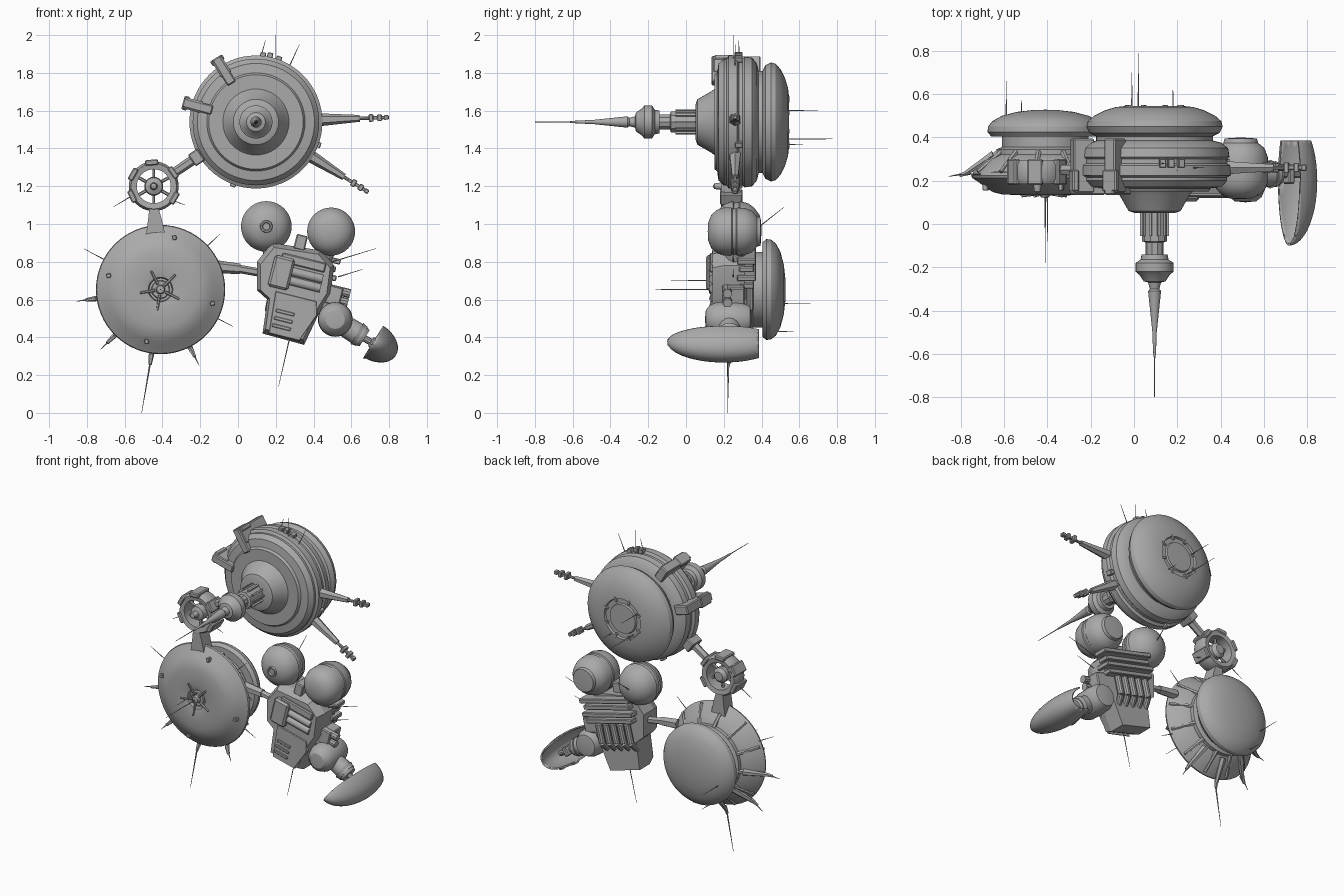
import bpy, bmesh
from math import radians, sin, cos, tau
from mathutils import Matrix, Vector

cube = bpy.data.objects.get("Cube")
if cube:
    bpy.data.objects.remove(cube, do_unlink=True)

grey = bpy.data.materials.new("hull grey")
grey.use_nodes = True
grey.diffuse_color = (0.4, 0.4, 0.4, 1)
grey.node_tree.nodes["Principled BSDF"].inputs["Base Color"].default_value = (0.4, 0.4, 0.4, 1)
made = []


def finish(name, bm):
    bmesh.ops.recalc_face_normals(bm, faces=bm.faces)
    me = bpy.data.meshes.new(name)
    bm.to_mesh(me)
    bm.free()
    me.materials.append(grey)
    ob = bpy.data.objects.new(name, me)
    bpy.context.collection.objects.link(ob)
    made.append(ob)
    return ob


def lathe(name, profile, x, z, seg=64, closed=False):
    """Turn (radius, y) points round an axis parallel to y."""
    bm = bmesh.new()
    rings = []
    for r, y in profile:
        if r == 0:
            rings.append([bm.verts.new((x, y, z))] * seg)
        else:
            rings.append([bm.verts.new((x + r * cos(tau * i / seg), y, z + r * sin(tau * i / seg)))
                          for i in range(seg)])
    pairs = list(zip(rings, rings[1:] + rings[:1] if closed else rings[1:]))
    for a, b in pairs:
        for i in range(seg):
            j = (i + 1) % seg
            quad = list(dict.fromkeys((a[i], a[j], b[j], b[i])))
            bm.faces.new(quad)
    return finish(name, bm)


def rod(name, p, q, r0, r1, seg=8):
    p, q = Vector(p), Vector(q)
    bm = bmesh.new()
    mat = Matrix.Translation((p + q) / 2) @ (q - p).to_track_quat('Z', 'Y').to_matrix().to_4x4()
    bmesh.ops.create_cone(bm, cap_ends=True, segments=seg, radius1=r0, radius2=r1,
                          depth=(q - p).length, matrix=mat)
    return finish(name, bm)


def antenna(p, q, r=0.0035):
    return rod("antenna", p, q, r, 0.0012, 5)


def block(name, c, size, angle=0, bevel=0.006):
    bm = bmesh.new()
    mat = Matrix.Translation(c) @ Matrix.Rotation(-radians(angle), 4, 'Y') @ Matrix.Diagonal((*size, 1))
    bmesh.ops.create_cube(bm, size=1, matrix=mat)
    if bevel:
        bmesh.ops.bevel(bm, geom=bm.edges[:], offset=bevel, segments=1, affect='EDGES')
    return finish(name, bm)


def prism(name, pts, y0, y1, front_scale=1.0):
    """Extrude an (x, z) outline from y1 to y0, shrinking the front."""
    cx = sum(p[0] for p in pts) / len(pts)
    cz = sum(p[1] for p in pts) / len(pts)
    bm = bmesh.new()
    back = [bm.verts.new((x, y1, z)) for x, z in pts]
    front = [bm.verts.new((cx + (x - cx) * front_scale, y0, cz + (z - cz) * front_scale)) for x, z in pts]
    bm.faces.new(back)
    bm.faces.new(front)
    for i in range(len(pts)):
        j = (i + 1) % len(pts)
        bm.faces.new((back[i], back[j], front[j], front[i]))
    return finish(name, bm)


def polar(c, deg, r, y):
    return (c[0] + r * cos(radians(deg)), y, c[1] + r * sin(radians(deg)))


# Upper station: stepped hull, rear saucer, front spire
U = (0.095, 1.54)
lathe("upper_hull", [(0, .05), (.09, .05), (.12, .06), (.16, .13), (.175, .15), (.25, .15), (.26, .165),
                     (.31, .172), (.335, .2), (.335, .215), (.352, .225), (.352, .27), (.336, .28),
                     (.336, .3), (.346, .31), (.34, .35), (.31, .375), (.27, .385), (.27, .42), (0, .42)], *U)
lathe("upper_saucer", [(0, .405), (.27, .405), (.3, .42), (.315, .45), (.308, .475), (.28, .5), (.23, .525),
                       (.18, .54), (.135, .545), (.13, .532), (.1, .532), (.095, .543), (0, .545)], *U)
lathe("spire_shaft", [(0, .05), (.058, .05), (.058, -.08), (.042, -.085), (.042, -.15), (0, -.15)], *U, seg=10)
lathe("spire_bulb", [(0, -.14), (.06, -.14), (.065, -.165), (.088, -.18), (.088, -.22), (.07, -.235),
                     (.05, -.265), (.03, -.27), (.022, -.3), (.03, -.31), (.01, -.5), (.01, -.52),
                     (.006, -.6), (.003, -.62), (.0015, -.8), (0, -.8)], *U, seg=24)
for k in range(10):
    block("shaft_rib", polar(U, k * 36, .06, 0), (.014, .11, .012), k * 36, 0)
for k in range(8):
    block("saucer_clamp", polar(U, k * 45 + 22, .13, .543), (.03, .012, .012), k * 45 + 22, 0)

# Clamp fins on the upper hull
for a in (122, 165):
    block("hull_fin", polar(U, a, .345, .27), (.1, .25, .06), a)
    block("hull_fin_front", polar(U, a, .32, .16), (.16, .05, .05), a)
    block("hull_fin_tip", polar(U, a, .385, .2), (.03, .1, .075), a)

# Docking arms on the right side
for a, reach in ((2, .71), (-32, .69)):
    rod("arm_base", polar(U, a, .31, .26), polar(U, a, .55, .26), .036, .018, 6)
    rod("arm_rod", polar(U, a, .5, .26), polar(U, a, reach - .03, .26), .009, .009)
    for r, w in ((.61, .05), (.655, .045), (.69, .03)):
        block("arm_tip", polar(U, a, r, .26), (.025, w, w * .8), a, .004)
    block("arm_tip_bar", polar(U, a, reach - .06, .26), (.11, .02, .018), a, .003)
for a, r in ((78, .36), (84, .355), (70, .355), (-20, .35), (250, .35)):
    block("rim_box", polar(U, a, r, .28), (.03, .04, .03), a, .003)

# Wheel hub between the stations
W = (-.446, 1.2)
lathe("wheel_rim", [(.09, .19), (.12, .185), (.132, .21), (.132, .27), (.12, .295), (.09, .29)], *W, 40, True)
lathe("wheel_hub", [(0, .14), (.015, .15), (.02, .19), (.045, .2), (.05, .22), (.05, .27), (.03, .29), (0, .29)], *W, 20)
for k in range(6):
    rod("wheel_spoke", polar(W, k * 60 + 30, .03, .24), polar(W, k * 60 + 30, .1, .24), .009, .009, 6)
for a in (35, 95, 150, 205, 330):
    block("wheel_clamp", polar(W, a, .126, .24), (.03, .12, .07), a)
rod("upper_strut", (-.34, .25, 1.27), (-.17, .25, 1.385), .025, .028, 6)
block("strut_collar", (-.22, .25, 1.352), (.06, .1, .075), 35)
prism("wheel_pylon", [(-.47, 1.08), (-.42, 1.08), (-.405, 1.03), (-.38, .92), (-.49, .92), (-.475, 1.03)], .19, .28)

# Lower dish: curved front, neck and rear dome
L = (-.41, .653)
lathe("lower_dish", [(0, .165), (.06, .165), (.065, .14), (.1, .132), (.2, .137), (.24, .147), (.275, .168),
                     (.31, .195), (.338, .213), (.342, .225), (.33, .24), (.27, .3), (.225, .32), (.225, .345),
                     (.2, .355), (.2, .405), (.25, .405), (.267, .425), (.264, .45), (.245, .475), (.2, .5),
                     (.13, .518), (.06, .526), (0, .528)], *L)
lathe("dish_socket", [(0, .12), (.02, .125), (.025, .15), (.045, .15), (.05, .17), (0, .17)], *L, 20)
for k in range(5):
    a = k * 72 + 45
    rod("dish_spoke", polar(L, a, .03, .14), polar(L, a, .11, .128), .008, .006, 6)
for a in (75, 165, 255, 345):
    block("dish_stud", polar(L, a, .285, .17), (.025, .03, .022), a + 30, .003)
for k in range(12):
    a = k * 30 + 8
    rod("dish_rib", polar(L, a, .215, .335), polar(L, a, .335, .24), .014, .01, 6)
for a in (188, 225, 262, 297):
    rod("dish_claw", polar(L, a, .24, .32), polar(L, a, .37, .235), .022, .012, 6)
    rod("dish_spine", polar(L, a, .35, .24), polar(L, a, .4, .225), .014, .009, 6)
    antenna(polar(L, a, .39, .23), polar(L, a, .45, .22), .005)
for a, r in ((152, .46), (43, .43), (333, .43)):
    antenna(polar(L, a, .33, .23), polar(L, a, r, .23))

# Bridge from the dish to the lander
rod("bridge_inner", (-.12, .25, .775), (.01, .25, .762), .034, .028, 6)
rod("bridge_outer", (-.01, .25, .765), (.13, .25, .74), .022, .022, 6)

# Lander body with tilted, layered plates
T = -14
outline = [(.10, .80), (.18, .90), (.44, .86), (.51, .78), (.49, .63), (.44, .55),
           (.35, .36), (.13, .42), (.155, .60), (.10, .65)]
prism("lander_body", outline, .2, .31)
prism("lander_front", outline, .14, .2, .9)
C = Vector((.31, 0, .65))
tilt = Matrix.Rotation(-radians(T), 3, 'Y')


def at(u, y, v):
    return C + tilt @ Vector((u, y, v))


block("front_panel", at(-.1, .135, .07), (.11, .06, .17), T, .012)
block("front_panel_top", at(0, .145, .15), (.24, .04, .05), T)
for v in (.04, .09):
    rod("front_tank", at(-.05, .145, v), at(.12, .145, v), .024, .024, 16)
for v in (-.13, -.17, -.21):
    block("front_slat", at(-.03, .136, v), (.1, .02, .018), T, .003)
prism("lower_panel", [tuple(at(u, 0, v).xz) for u, v in
                      ((-.11, -.03), (.12, -.03), (.14, -.1), (.08, -.26), (-.09, -.26))], .133, .15, .95)
for v in (.0, .05):
    rod("side_tank", at(.15, .22, v), at(.28, .22, v), .024, .024, 10)
block("side_box", at(.2, .25, .02), (.08, .12, .1), T)
block("top_vent", at(-.04, .22, .25), (.06, .1, .08), T)
for k in range(4):
    block("back_slab", at(.0, .32, .2 - k * .045), (.38 - .03 * (k % 2), .1 - .02 * (k % 2), .03), T, .005)
for k in range(5):
    u = -.12 + k * .055
    rod("back_pipe", at(u, .34, .04), at(u, .34, -.08), .021, .021, 10)
    rod("back_pipe_end", at(u, .34, -.08), at(u, .29, -.14), .021, .018, 10)

# Tanks above the lander
lathe("round_tank", [(0, .15), (.018, .15), (.022, .14), (.03, .14), (.033, .152), (.07, .162), (.1, .182),
                     (.122, .21), (.134, .25), (.128, .255), (.128, .28), (.134, .285), (.122, .33),
                     (.1, .36), (.06, .39), (0, .4)], .15, .987, 40)
lathe("barrel_tank", [(0, .115), (.05, .118), (.09, .135), (.115, .165), (.127, .2), (.127, .24), (.122, .245),
                      (.122, .265), (.127, .27), (.125, .31), (.11, .35), (.08, .375), (.075, .395), (0, .4)],
      .493, .96, 40)
rod("tank_neck", (.17, .26, .9), (.2, .26, .82), .05, .06, 12)
rod("tank_neck", (.47, .26, .87), (.42, .26, .78), .05, .06, 12)

# Side pod with arm and open boat-shaped shell
lathe("pod_ball", [(0, .1), (.05, .105), (.075, .125), (.09, .16), (.092, .24), (.088, .3), (.07, .34), (0, .35)],
      .515, .495, 32)
rod("pod_mount", (.45, .24, .58), (.5, .24, .5), .05, .05, 12)
rod("pod_arm", (.52, .23, .49), (.655, .23, .405), .055, .06, 16)
rod("pod_collar", (.63, .23, .42), (.67, .23, .395), .066, .05, 16)
rod("pod_rod", (.66, .23, .4), (.78, .23, .33), .018, .018, 10)
block("pod_joint", (.715, .23, .37), (.03, .09, .06), -32)
bm = bmesh.new()
bmesh.ops.create_uvsphere(bm, u_segments=48, v_segments=24, radius=1)
frame = Matrix.Translation((.717, .2, .378)) @ Matrix.Rotation(radians(32), 4, 'Y')
for co, no in (((0, 0, 0), (-1, 0, 0)), ((0, .62, 0), (0, 1, 0))):
    bmesh.ops.bisect_plane(bm, geom=bm.verts[:] + bm.edges[:] + bm.faces[:], plane_co=co, plane_no=no,
                           clear_outer=True)
bmesh.ops.transform(bm, matrix=frame @ Matrix.Diagonal((.14, .3, .098, 1)), verts=bm.verts)
shell = finish("pod_shell", bm)
thick = shell.modifiers.new("thickness", 'SOLIDIFY')
thick.thickness = 0.01

# Whip antennas
antenna((.12, .28, 1.88), (.145, .28, 1.97))
antenna((.27, .26, 1.83), (.325, .26, 1.95))
antenna((.2, .25, 1.87), (.2, .25, 2.0), .002)
antenna(polar(L, 262, .4, .225), (-.51, .22, 0), .005)
antenna((.27, .22, .38), (.215, .22, .14))
antenna((.5, .25, .8), (.73, .25, .87))
antenna((.53, .25, .72), (.66, .25, .76))
antenna((.02, .53, 1.45), (.02, .79, 1.45))
antenna((-.01, .53, 1.6), (-.01, .7, 1.6))
antenna((.18, .53, 1.42), (.18, .62, 1.42))
antenna((.15, .39, .987), (.15, .52, 1.09))
antenna((-.59, .48, .58), (-.59, .66, .58))
antenna((-.52, .49, .43), (-.52, .57, .43))
antenna((-.41, .13, .653), (-.41, -.18, .653))
antenna((-.4, .13, .7), (-.4, -.08, .7))
antenna((-.56, .24, 1.15), (-.66, .24, 1.09))
antenna((-.36, .24, 1.13), (-.28, .24, 1.1))

# Smooth curved parts, keep hard edges
bpy.ops.object.select_all(action='DESELECT')
for ob in made:
    ob.select_set(True)
bpy.context.view_layer.objects.active = made[0]
bpy.ops.object.shade_smooth_by_angle(angle=radians(30))
